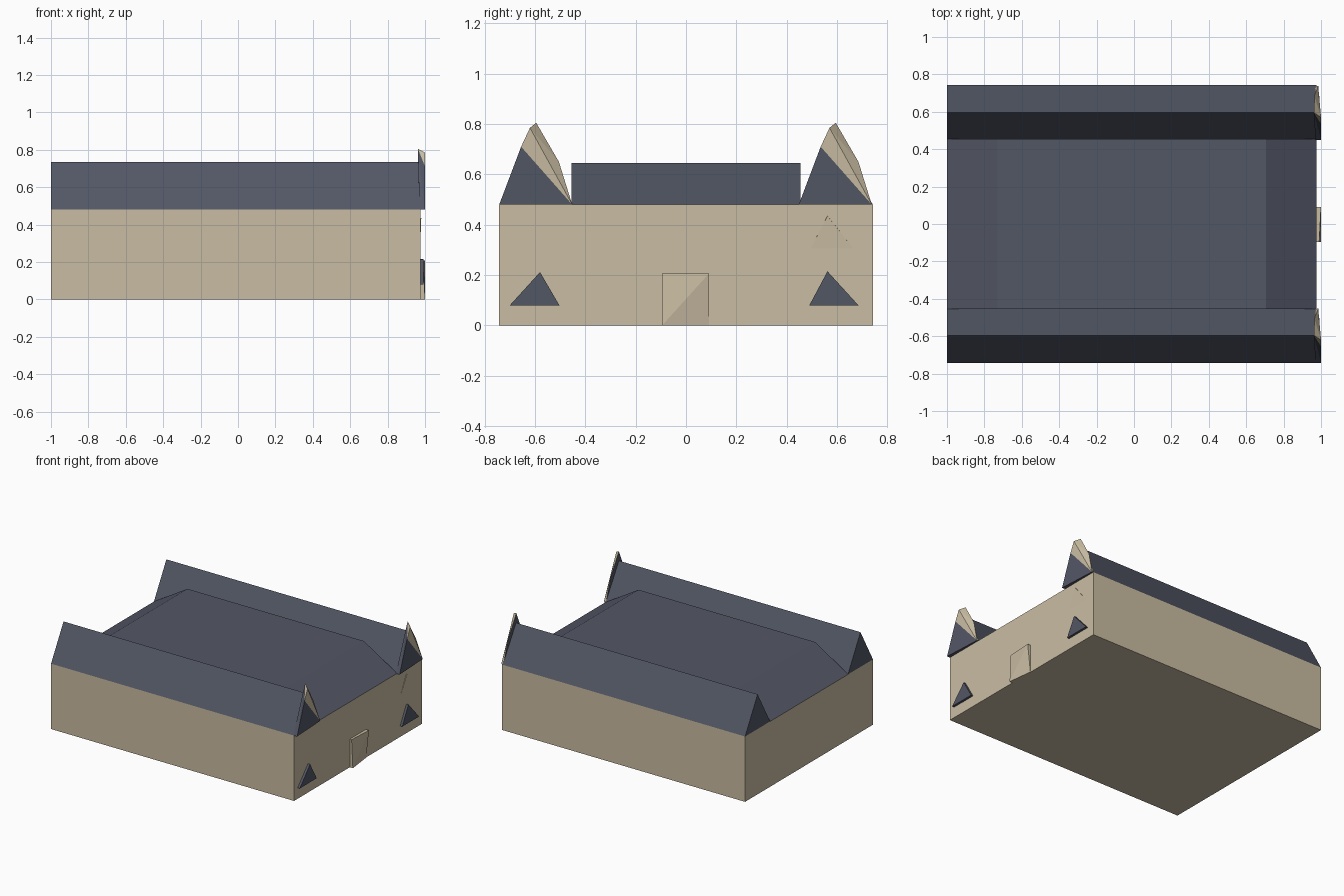
import bpy

if "Cube" in bpy.data.objects:
    bpy.data.objects.remove(bpy.data.objects["Cube"])


def material(name, rgb):
    m = bpy.data.materials.new(name)
    m.diffuse_color = (*rgb, 1)
    m.use_nodes = True
    m.node_tree.nodes["Principled BSDF"].inputs["Base Color"].default_value = m.diffuse_color
    return m


WALL = material("sandy wall", (0.585, 0.503, 0.362))
ROOF = material("slate blue", (0.086, 0.095, 0.130))


def build(name, verts, faces, mats, slots=None):
    """Make a flat-shaded mesh; slots gives a material per face."""
    mesh = bpy.data.meshes.new(name)
    mesh.from_pydata(verts, [], faces)
    for m in mats:
        mesh.materials.append(m)
    for poly, s in zip(mesh.polygons, slots or [0] * len(faces)):
        poly.material_index = s
    ob = bpy.data.objects.new(name, mesh)
    bpy.context.collection.objects.link(ob)
    return ob


def prism(name, profile, lo, hi, axis, mat):
    """Extrude a profile along x (profile is y,z) or along y (profile is x,z)."""
    n = len(profile)
    if axis == 'x':
        pts = [(t, a, b) for t in (lo, hi) for a, b in profile]
    else:
        pts = [(a, t, b) for t in (hi, lo) for a, b in profile]
    faces = [tuple(reversed(range(n))), tuple(range(n, 2 * n))]
    faces += [(i, (i + 1) % n, n + (i + 1) % n, n + i) for i in range(n)]
    return build(name, pts, faces, [mat])


END, EAVE, HALF = 0.975, 0.48, 0.742

# Main block, open where the roofs cover it
build("walls",
      [(x, y, z) for z in (0, EAVE)
       for x, y in ((-1, -HALF), (END, -HALF), (END, HALF), (-1, HALF))],
      [(3, 2, 1, 0)] + [(i, (i + 1) % 4, 4 + (i + 1) % 4, 4 + i) for i in range(4)],
      [WALL])

# Long side roofs
for label, c in (("front", -0.597), ("back", 0.597)):
    prism(label + "_roof", [(c - 0.145, EAVE), (c + 0.145, EAVE), (c, 0.735)],
          -1, END, 'x', ROOF)

# Central roof with sloping ends
prism("central_roof", [(-1, EAVE), (END, EAVE), (0.705, 0.645), (-0.73, 0.645)],
      -0.455, 0.455, 'y', ROOF)

# Faceted gable peaks on the right end
for label, dy in (("front", 0), ("back", 1.19)):
    pts = [(1.0, -0.742, 0.48), (1.0, -0.655, 0.71), (0.985, -0.452, 0.48),
           (1.0, -0.62, 0.785), (0.962, -0.595, 0.805), (0.965, -0.505, 0.65),
           (0.97, -0.742, 0.48), (0.97, -0.455, 0.48)]
    build(label + "_gable_peak", [(x, y + dy, z) for x, y, z in pts],
          [(0, 2, 1), (1, 2, 3), (3, 2, 5), (3, 5, 4), (5, 2, 7), (1, 3, 4),
           (0, 1, 4), (0, 4, 6), (6, 4, 5), (6, 5, 7), (0, 6, 7), (0, 7, 2)],
          [WALL, ROOF], [1, 0, 0, 0, 0, 0, 1, 1, 1, 1, 1, 1])

# Triangular windows
prism("front_window", [(-0.70, 0.08), (-0.503, 0.08), (-0.58, 0.212)],
      END - 0.005, 0.992, 'x', ROOF)
prism("back_window", [(0.49, 0.08), (0.685, 0.08), (0.562, 0.215)],
      END - 0.005, 0.992, 'x', ROOF)

# Shallow raised triangle above the back window
build("upper_panel",
      [(END, 0.495, 0.305), (END, 0.665, 0.305), (0.98, 0.562, 0.435), (END - 0.005, 0.562, 0.436)],
      [(0, 1, 2), (0, 2, 3), (2, 1, 3), (0, 3, 1)], [WALL])

# Folded door panel
y0, y1, top = -0.095, 0.092, 0.207
build("door",
      [(1.0, y0, 0), (0.977, y1, 0), (1.0, y1, top), (0.99, y0, top),
       (0.97, y0, 0), (0.97, y1, 0), (0.97, y1, top), (0.97, y0, top)],
      [(0, 1, 2), (0, 2, 3), (0, 4, 5, 1), (1, 5, 6, 2), (2, 6, 7, 3), (3, 7, 4, 0), (4, 7, 6, 5)],
      [WALL])
